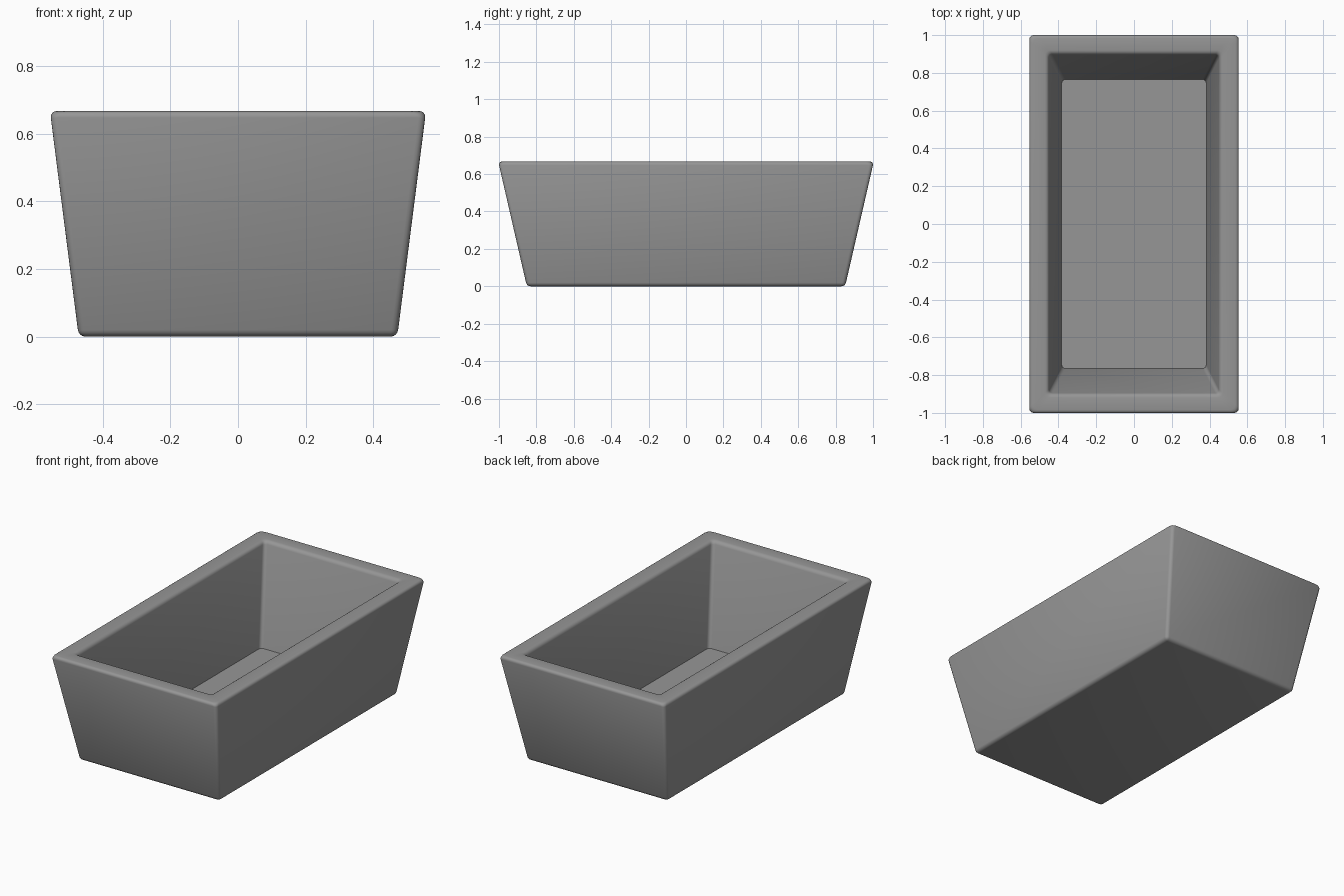
import bpy, bmesh

if "Cube" in bpy.data.objects:
    bpy.data.objects.remove(bpy.data.objects["Cube"])

# Half-width, half-length and height of each loop, outside bottom to inside floor
LOOPS = [(0.471, 0.851, 0.0), (0.556, 1.004, 0.667),
         (0.452, 0.900, 0.667), (0.383, 0.765, 0.085)]

bm = bmesh.new()
rings = [[bm.verts.new((sx * w, sy * l, z))
          for sx, sy in ((-1, -1), (1, -1), (1, 1), (-1, 1))]
         for w, l, z in LOOPS]

# Walls and rim
for a, b in zip(rings, rings[1:]):
    for i in range(4):
        j = (i + 1) % 4
        bm.faces.new((a[i], a[j], b[j], b[i]))

# Underside and inner floor
bm.faces.new(rings[0][::-1])
bm.faces.new(rings[-1])
bmesh.ops.recalc_face_normals(bm, faces=bm.faces)

# Round every edge except the crisp inner floor outline
floor = set(rings[-1])
edges = [e for e in bm.edges if not all(v in floor for v in e.verts)]
bmesh.ops.bevel(bm, geom=edges, offset=0.02, offset_type='OFFSET',
                segments=4, profile=0.5, affect='EDGES', clamp_overlap=True)

mesh = bpy.data.meshes.new("open_tub")
bm.to_mesh(mesh)
bm.free()
tub = bpy.data.objects.new("open_tub", mesh)
bpy.context.collection.objects.link(tub)

# Dark grey finish
grey = bpy.data.materials.new("dark_grey")
grey.diffuse_color = (0.305, 0.305, 0.305, 1)
grey.use_nodes = True
grey.node_tree.nodes["Principled BSDF"].inputs["Base Color"].default_value = grey.diffuse_color
mesh.materials.append(grey)

# Smooth the rounded edges
bpy.context.view_layer.objects.active = tub
tub.select_set(True)
bpy.ops.object.shade_smooth_by_angle(angle=0.7)
